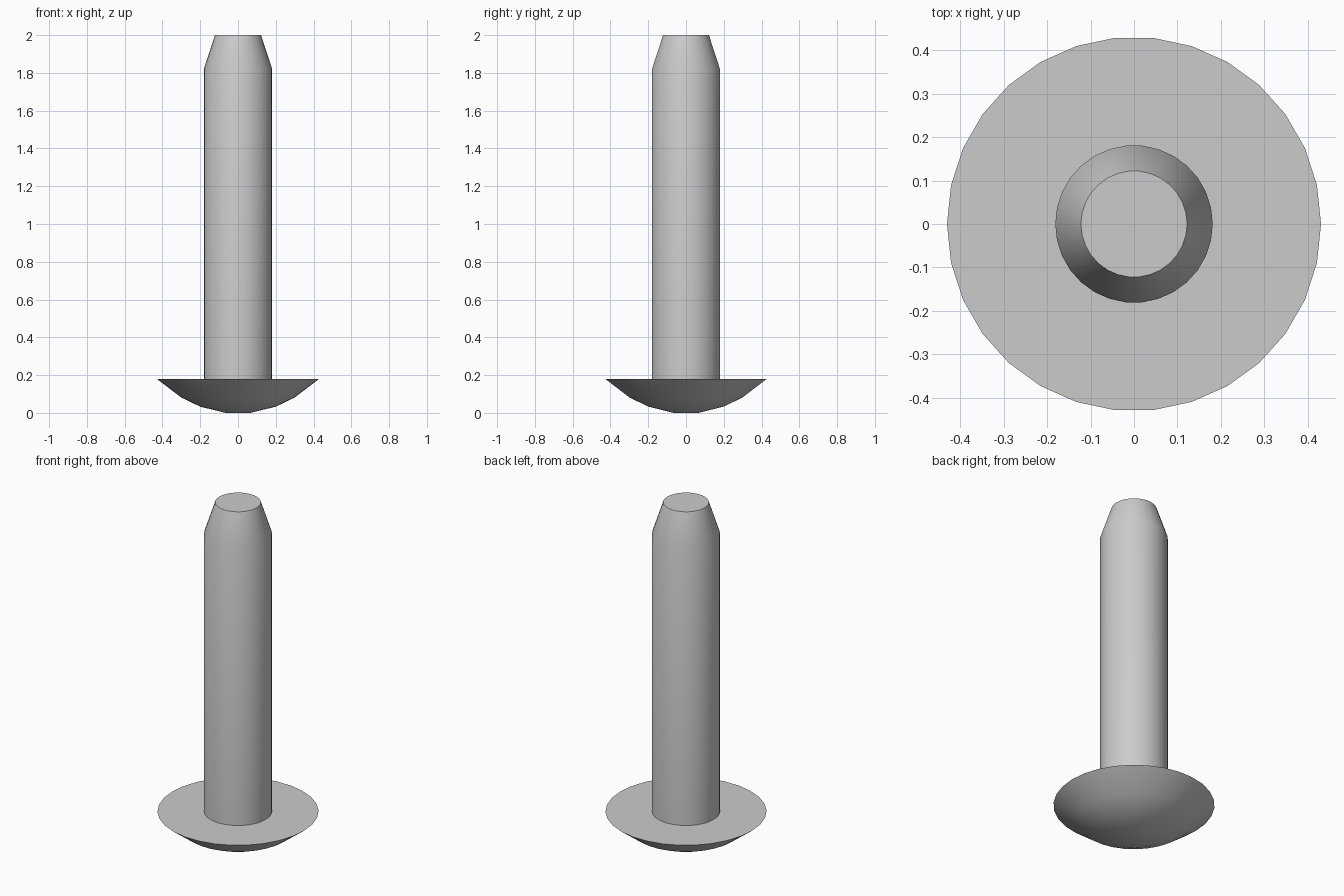
import bpy
import bmesh
from math import sin, cos, pi, radians

cube = bpy.data.objects.get("Cube")
if cube:
    bpy.data.objects.remove(cube, do_unlink=True)

SIDES = 30
SHAFT_R = 0.181
HEAD_TOP = 0.18

# Single grey finish
metal = bpy.data.materials.new("grey_metal")
metal.use_nodes = True
grey = (0.6, 0.6, 0.6, 1.0)
metal.diffuse_color = grey
metal.node_tree.nodes["Principled BSDF"].inputs["Base Color"].default_value = grey


def lathe(name, profile, cap_first=False, cap_last=False):
    """Revolve (radius, height) points about the z axis."""
    bm = bmesh.new()
    rings = []
    for r, z in profile:
        rings.append([bm.verts.new((r * cos(2 * pi * i / SIDES),
                                    r * sin(2 * pi * i / SIDES), z))
                      for i in range(SIDES)])
    for low, high in zip(rings, rings[1:]):
        for i in range(SIDES):
            j = (i + 1) % SIDES
            bm.faces.new((low[i], low[j], high[j], high[i]))
    if cap_first:
        bm.faces.new(rings[0][::-1])
    if cap_last:
        bm.faces.new(rings[-1])
    mesh = bpy.data.meshes.new(name)
    bm.to_mesh(mesh)
    bm.free()
    mesh.materials.append(metal)
    obj = bpy.data.objects.new(name, mesh)
    bpy.context.collection.objects.link(obj)
    bpy.ops.object.select_all(action="DESELECT")
    obj.select_set(True)
    bpy.context.view_layer.objects.active = obj
    bpy.ops.object.shade_smooth_by_angle(angle=radians(30))
    return obj


# Domed head with a flat seat around the shaft
lathe("domed_head",
      [(0.065, 0), (0.2, 0.033), (0.3, 0.081), (0.43, HEAD_TOP), (SHAFT_R, HEAD_TOP)],
      cap_first=True)

# Straight shaft with a tapered, flat-ended tip
lathe("shaft", [(SHAFT_R, HEAD_TOP), (SHAFT_R, 1.82), (0.122, 2)], cap_last=True)
